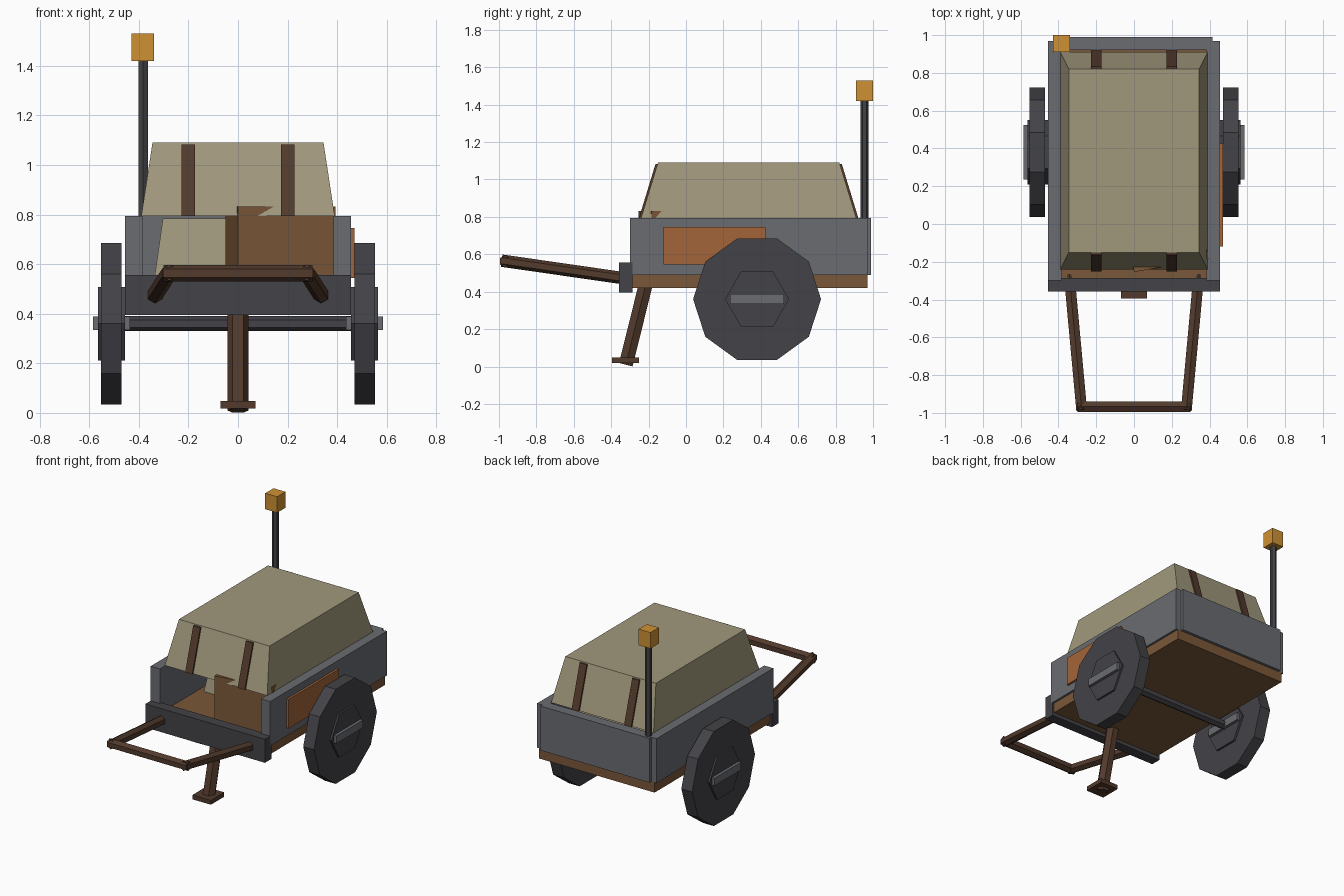
import bpy, bmesh, math
from mathutils import Vector, Matrix

if "Cube" in bpy.data.objects:
    bpy.data.objects.remove(bpy.data.objects["Cube"])


def material(name, rgb):
    m = bpy.data.materials.new(name)
    lin = [(c / 255 / 12.92) if c < 11 else ((c / 255 + 0.055) / 1.055) ** 2.4 for c in rgb]
    m.diffuse_color = (*lin, 1)
    m.use_nodes = True
    m.node_tree.nodes["Principled BSDF"].inputs["Base Color"].default_value = m.diffuse_color
    return m


CANVAS = material("khaki canvas", (161, 152, 124))
STEEL = material("grey steel", (106, 108, 113))
DARK = material("dark rubber and iron", (67, 66, 71))
WOOD = material("brown wood", (122, 87, 56))
DARKWOOD = material("dark wood and leather", (82, 58, 44))
RUST = material("rust orange", (164, 101, 58))
AMBER = material("amber", (206, 145, 52))


def finish(name, bm, mat):
    bmesh.ops.recalc_face_normals(bm, faces=bm.faces)
    mesh = bpy.data.meshes.new(name)
    bm.to_mesh(mesh)
    bm.free()
    mesh.materials.append(mat)
    ob = bpy.data.objects.new(name, mesh)
    bpy.context.collection.objects.link(ob)
    return ob


def box(name, x, y, z, mat, inset=(0, 0)):
    """Box from ranges; inset narrows the top in x and y."""
    bm = bmesh.new()
    bmesh.ops.create_cube(bm, size=1)
    for v in bm.verts:
        top = v.co.z > 0
        sx, sy = (1 if v.co.x > 0 else -1), (1 if v.co.y > 0 else -1)
        v.co = (x[sx > 0] - sx * inset[0] * top,
                y[sy > 0] - sy * inset[1] * top, z[top])
    return finish(name, bm, mat)


def rod(name, a, b, r, sides, mat, spin=0.0):
    """Prism with flat ends from point a to point b."""
    a, b = Vector(a), Vector(b)
    d = b - a
    bm = bmesh.new()
    bmesh.ops.create_cone(bm, cap_ends=True, segments=sides, radius1=r, radius2=r, depth=d.length)
    m = (Matrix.Translation((a + b) / 2) @ d.to_track_quat('Z', 'Y').to_matrix().to_4x4()
         @ Matrix.Rotation(spin, 4, 'Z'))
    bmesh.ops.transform(bm, matrix=m, verts=bm.verts)
    return finish(name, bm, mat)


def wheel_disc(name, x0, x1, r, sides):
    """Polygon disc around the axle with a corner pointing along y."""
    bm = bmesh.new()
    ring = [bm.verts.new((x0, 0.38 + r * math.cos(t), 0.36 + r * math.sin(t)))
            for t in (2 * math.pi * i / sides for i in range(sides))]
    face = bm.faces.new(ring)
    out = bmesh.ops.extrude_face_region(bm, geom=[face])["geom"]
    bmesh.ops.translate(bm, vec=(x1 - x0, 0, 0),
                        verts=[g for g in out if isinstance(g, bmesh.types.BMVert)])
    return finish(name, bm, DARK)


# Cart bed: floor, walls and front beam
box("floor", (-0.44, 0.44), (-0.30, 0.97), (0.42, 0.49), WOOD)
box("back_wall", (-0.415, 0.415), (0.92, 0.99), (0.49, 0.795), STEEL)
box("front_beam", (-0.455, 0.455), (-0.357, -0.285), (0.395, 0.557), DARK)
box("side_panel", (0.45, 0.47), (-0.12, 0.425), (0.545, 0.745), RUST)

# Cargo: tarp on top, sack and turned crate beneath
box("tarp", (-0.39, 0.39), (-0.24, 0.91), (0.795, 1.09), CANVAS, (0.045, 0.09))
box("sack", (-0.345, 0.345), (0.12, 0.85), (0.49, 0.785), CANVAS, (0.042, 0.06))
crate = box("crate", (0, 0.40), (0, 0.29), (0.49, 0.832), WOOD)
crate.matrix_world = Matrix.Translation((0, -0.254, 0)) @ Matrix.Rotation(math.radians(10), 4, 'Z')

# Parts repeated on both sides
for s, side in ((-1, "left"), (1, "right")):
    wall = sorted((s * 0.385, s * 0.455))
    box(side + "_wall", wall, (-0.30, 0.97), (0.49, 0.795), STEEL)
    wheel_disc(side + "_tyre", s * 0.47, s * 0.552, 0.342, 10)
    wheel_disc(side + "_hub", s * 0.455, s * 0.565, 0.171, 6)
    box(side + "_hub_bar", sorted((s * 0.435, s * 0.585)), (0.235, 0.525), (0.335, 0.388), STEEL)
    rod(side + "_handle_arm", (s * 0.343, -0.27, 0.463), (s * 0.277, -0.985, 0.566),
        0.033, 6, DARKWOOD)
    # Straps lying on the sloped ends of the tarp
    for end, y0, y1 in (("front", -0.243, -0.155), ("back", 0.913, 0.825)):
        strap = box(f"{side}_{end}_strap", (s * 0.2 - 0.027, s * 0.2 + 0.027),
                    (-0.008, 0.008), (0.795, 1.083), DARKWOOD)
        for v in strap.data.vertices:
            v.co.y += y0 + (y1 - y0) * (v.co.z - 0.795) / 0.288

# Axle and pull handle
rod("axle", (-0.56, 0.38, 0.36), (0.56, 0.38, 0.36), 0.03, 6, DARK)
rod("handle_bar", (-0.30, -0.967, 0.563), (0.30, -0.967, 0.563), 0.033, 6, DARKWOOD)

# Prop leg with foot
rod("prop_leg", (0, -0.215, 0.44), (0, -0.322, 0.01), 0.043, 6, DARKWOOD, math.pi / 6 * 3)
box("leg_foot", (-0.07, 0.07), (-0.395, -0.25), (0.018, 0.048), DARKWOOD)

# Mast with warning lamp
rod("mast", (-0.383, 0.955, 0.78), (-0.383, 0.955, 1.43), 0.022, 6, DARK)
box("lamp", (-0.43, -0.339), (0.91, 1.0), (1.42, 1.53), AMBER)
